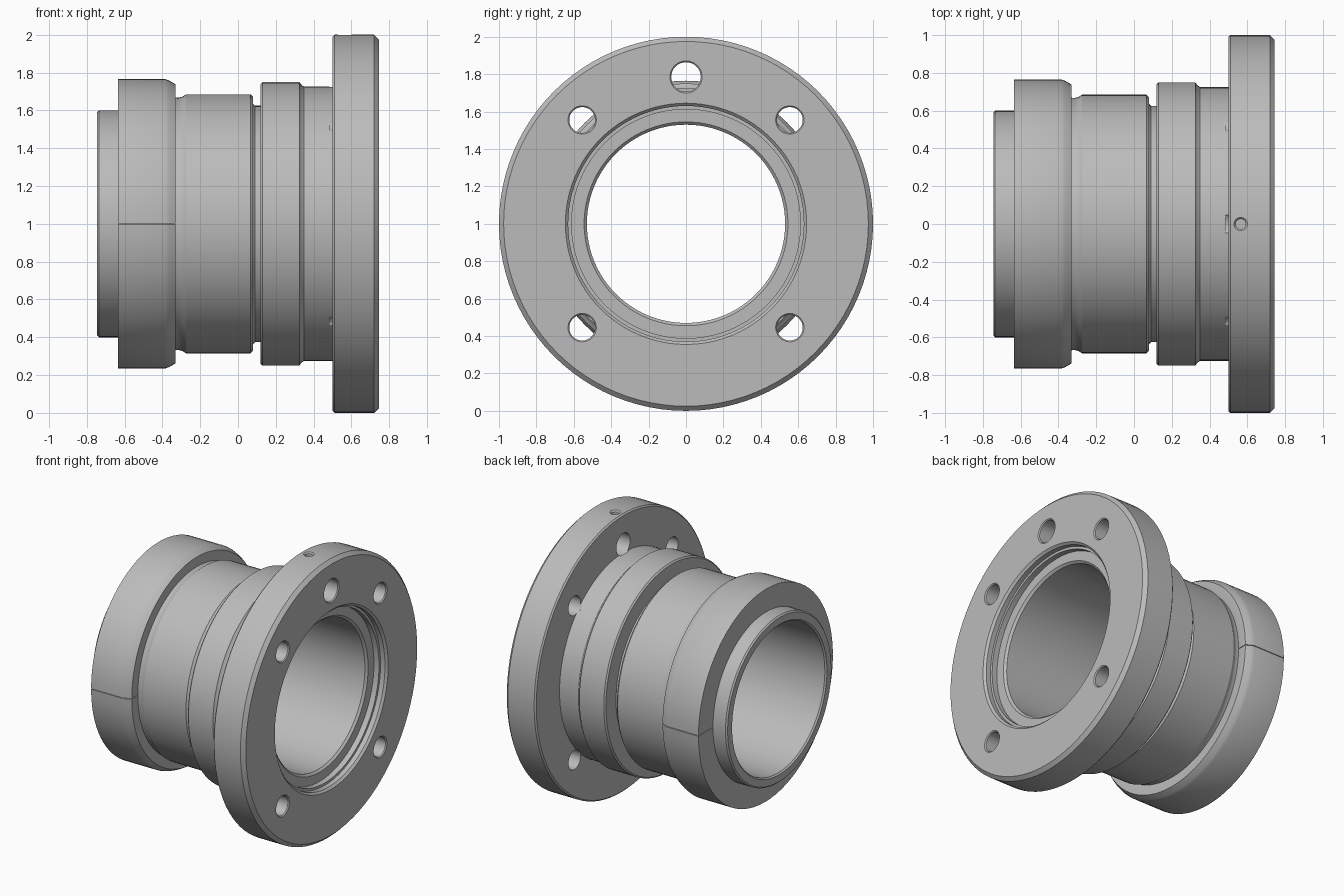
import bpy, bmesh, math
from mathutils import Matrix, Vector

cube = bpy.data.objects.get("Cube")
if cube:
    bpy.data.objects.remove(cube)

metal = bpy.data.materials.new("machined grey metal")
metal.use_nodes = True
GREY = (0.5, 0.5, 0.5, 1)
metal.diffuse_color = GREY
metal.node_tree.nodes["Principled BSDF"].inputs["Base Color"].default_value = GREY


def add_object(name, bm):
    bmesh.ops.recalc_face_normals(bm, faces=bm.faces)
    mesh = bpy.data.meshes.new(name)
    bm.to_mesh(mesh)
    bm.free()
    mesh.materials.append(metal)
    obj = bpy.data.objects.new(name, mesh)
    bpy.context.collection.objects.link(obj)
    return obj


def select(obj):
    bpy.ops.object.select_all(action="DESELECT")
    obj.select_set(True)
    bpy.context.view_layer.objects.active = obj


def lathe(name, profile, steps, start=0.0, sweep=math.tau):
    """Turn a closed (x, radius) profile about the x axis at z = 1."""
    bm = bmesh.new()
    full = sweep == math.tau
    rings = []
    for i in range(steps if full else steps + 1):
        a = start + sweep * i / steps
        rings.append([bm.verts.new((x, r * math.cos(a), 1 + r * math.sin(a)))
                      for x, r in profile])
    pairs = list(zip(rings, rings[1:]))
    if full:
        pairs.append((rings[-1], rings[0]))
    else:
        bm.faces.new(rings[0])
        bm.faces.new(rings[-1])
    n = len(profile)
    for a, b in pairs:
        for j in range(n):
            k = (j + 1) % n
            bm.faces.new((a[j], a[k], b[k], b[j]))
    return add_object(name, bm)


def drill(target, origin, direction, depth, radius, chamfer):
    """Cut a round hole with a chamfered mouth; origin is on the surface."""
    rows = [(-0.02, radius + chamfer + 0.02), (chamfer, radius), (depth, radius)]
    turn = Vector((0, 0, 1)).rotation_difference(Vector(direction)).to_matrix().to_4x4()
    place = Matrix.Translation(origin) @ turn
    bm = bmesh.new()
    rings = []
    for d, r in rows:
        rings.append([bm.verts.new(place @ Vector((r * math.cos(math.tau * i / 32),
                                                   r * math.sin(math.tau * i / 32), d)))
                      for i in range(32)])
    for a, b in zip(rings, rings[1:]):
        for i in range(32):
            k = (i + 1) % 32
            bm.faces.new((a[i], a[k], b[k], b[i]))
    bm.faces.new(rings[0])
    bm.faces.new(rings[-1])
    cutter = add_object("hole_cutter", bm)
    cutter.hide_render = True
    mod = target.modifiers.new("hole", "BOOLEAN")
    mod.operation = "DIFFERENCE"
    mod.solver = "EXACT"
    mod.object = cutter
    select(target)
    bpy.ops.object.modifier_apply(modifier=mod.name)
    bpy.data.objects.remove(cutter)


# Flanged sleeve: outside from the plain end to the flange, then back along the bore
sleeve = lathe("flanged_sleeve", [
    (-0.745, 0.54), (-0.745, 0.59), (-0.735, 0.6), (-0.36, 0.6),
    (-0.36, 0.672), (-0.315, 0.667), (-0.295, 0.672), (-0.275, 0.685),
    (0.065, 0.685), (0.08, 0.672), (0.08, 0.635), (0.09, 0.625), (0.12, 0.625),
    (0.12, 0.74), (0.13, 0.75), (0.325, 0.75), (0.335, 0.735), (0.35, 0.725),
    (0.5, 0.725), (0.5, 0.99), (0.51, 1.0), (0.72, 1.0), (0.745, 0.975),
    (0.745, 0.645), (0.73, 0.63), (0.695, 0.63), (0.695, 0.612), (0.655, 0.612),
    (0.655, 0.545), (0.64, 0.53), (-0.735, 0.53),
], 96)

# Bolt holes on one pitch circle, the top one larger
for degrees in (45, 90, 135, 225, 315):
    a = math.radians(degrees)
    origin = (0.745, 0.785 * math.cos(a), 1 + 0.785 * math.sin(a))
    drill(sleeve, origin, (-1, 0, 0), 0.26, 0.079 if degrees == 90 else 0.069, 0.007)

# Small radial hole in the flange rim
drill(sleeve, (0.565, 0, 2), (0, 0, -1), 0.12, 0.026, 0.01)

# Split collar: two half rings with a fine gap at mid height
GAP = 0.003
collar_profile = [(-0.635, 0.6), (-0.635, 0.765), (-0.385, 0.765),
                  (-0.365, 0.758), (-0.33, 0.738), (-0.33, 0.66), (-0.35, 0.6)]
halves = [lathe("collar_" + side, collar_profile, 40, start + GAP, math.pi - 2 * GAP)
          for side, start in (("upper_half", 0.0), ("lower_half", math.pi))]

for obj in [sleeve] + halves:
    select(obj)
    bpy.ops.object.shade_smooth_by_angle(angle=math.radians(25))
